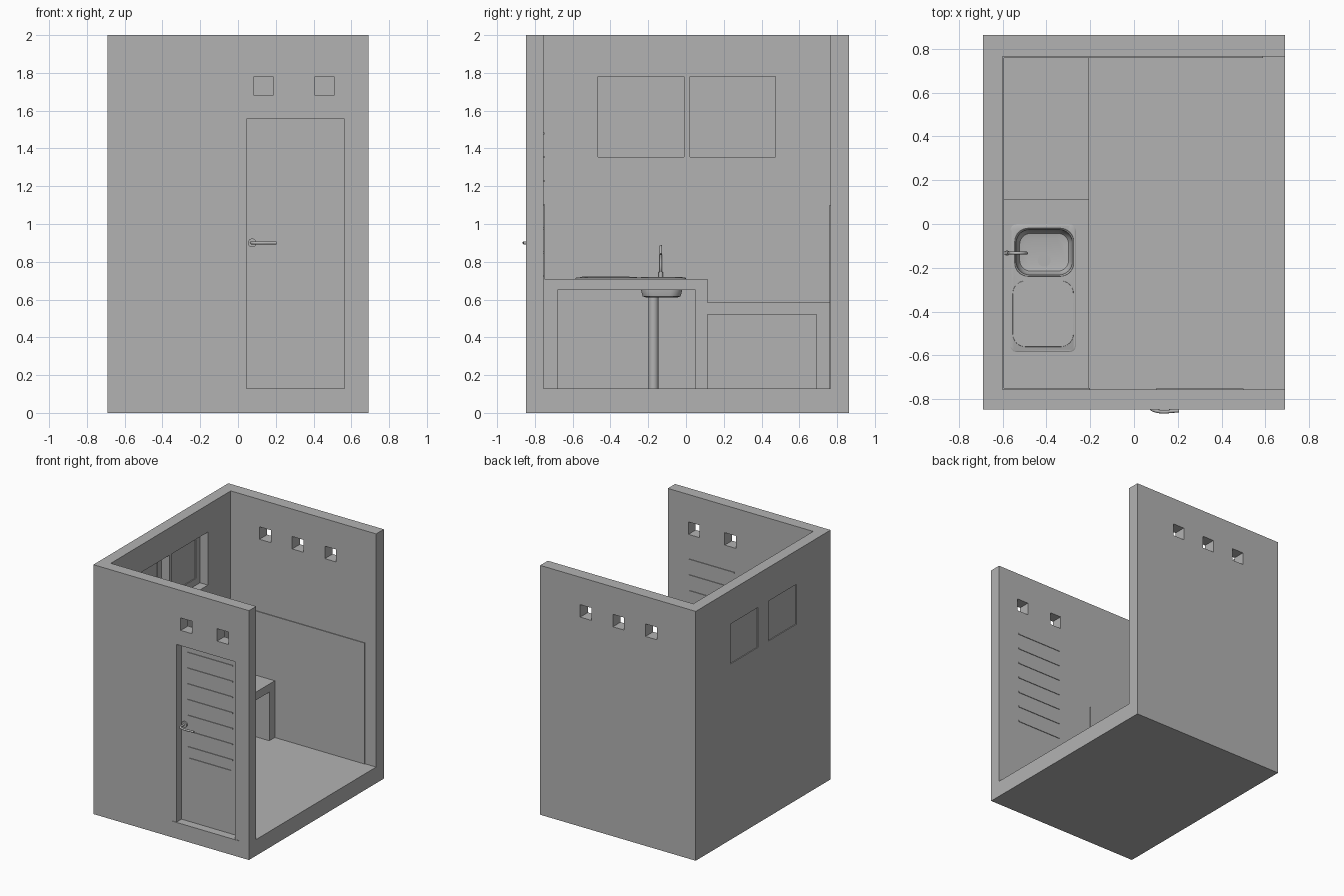
import bpy, bmesh, math
from mathutils import Matrix, Vector

cube = bpy.data.objects.get("Cube")
if cube:
    bpy.data.objects.remove(cube, do_unlink=True)

grey = bpy.data.materials.new("plain_grey")
grey.use_nodes = True
grey.diffuse_color = (0.45, 0.45, 0.45, 1)
grey.node_tree.nodes["Principled BSDF"].inputs["Base Color"].default_value = grey.diffuse_color


def finish(name, bm, smooth=False):
    bmesh.ops.recalc_face_normals(bm, faces=bm.faces)
    mesh = bpy.data.meshes.new(name)
    bm.to_mesh(mesh)
    bm.free()
    mesh.materials.append(grey)
    ob = bpy.data.objects.new(name, mesh)
    bpy.context.collection.objects.link(ob)
    if smooth:
        select(ob)
        bpy.ops.object.shade_smooth_by_angle()
    return ob


def select(ob):
    bpy.ops.object.select_all(action='DESELECT')
    ob.select_set(True)
    bpy.context.view_layer.objects.active = ob


def boxes(name, *spans):
    """Each span is (x0, x1, y0, y1, z0, z1)."""
    bm = bmesh.new()
    for x0, x1, y0, y1, z0, z1 in spans:
        m = Matrix.Translation(((x0 + x1) / 2, (y0 + y1) / 2, (z0 + z1) / 2))
        m = m @ Matrix.Diagonal((x1 - x0, y1 - y0, z1 - z0, 1))
        bmesh.ops.create_cube(bm, size=1, matrix=m)
    return finish(name, bm)


def cylinder(name, centre, radius, depth, axis='Z'):
    bm = bmesh.new()
    turn = Matrix.Rotation(math.pi / 2, 4, 'X') if axis == 'Y' else Matrix()
    bmesh.ops.create_cone(bm, cap_ends=True, segments=24, radius1=radius, radius2=radius,
                          depth=depth, matrix=Matrix.Translation(centre) @ turn)
    return finish(name, bm, True)


def rounded_loft(name, cx, cy, rings, steps=8):
    """Skin rounded rectangles given as (half width, half length, corner, z)."""
    bm = bmesh.new()
    loops = []
    for hx, hy, r, z in rings:
        loop = []
        for q, (sx, sy) in enumerate(((1, 1), (-1, 1), (-1, -1), (1, -1))):
            for i in range(steps + 1):
                a = (q + i / steps) * math.pi / 2
                loop.append(bm.verts.new((cx + sx * (hx - r) + r * math.cos(a),
                                          cy + sy * (hy - r) + r * math.sin(a), z)))
        loops.append(loop)
    for a, b in zip(loops, loops[1:]):
        n = len(a)
        for i in range(n):
            bm.faces.new((a[i], a[(i + 1) % n], b[(i + 1) % n], b[i]))
    bm.faces.new(loops[0])
    bm.faces.new(loops[-1])
    return finish(name, bm, True)


def cut(ob, cutter, keep=False):
    cutter.hide_render = True
    mod = ob.modifiers.new("cut", 'BOOLEAN')
    mod.operation, mod.solver, mod.object = 'DIFFERENCE', 'EXACT', cutter
    select(ob)
    bpy.ops.object.modifier_apply(modifier=mod.name)
    if not keep:
        bpy.data.objects.remove(cutter, do_unlink=True)


def tube(name, points, radius):
    curve = bpy.data.curves.new(name, 'CURVE')
    curve.dimensions = '3D'
    curve.bevel_depth, curve.bevel_resolution, curve.use_fill_caps = radius, 3, True
    spline = curve.splines.new('BEZIER')
    spline.bezier_points.add(len(points) - 1)
    for p, co in zip(spline.bezier_points, points):
        p.co = co
        p.handle_left_type = p.handle_right_type = 'AUTO'
    curve.materials.append(grey)
    ob = bpy.data.objects.new(name, curve)
    bpy.context.collection.objects.link(ob)
    select(ob)
    bpy.ops.object.convert(target='MESH')


# Room: floor and three walls, open on its left side and on top
FRONT, BACK, INF, INB, INX, FLOOR = -0.847, 0.862, -0.755, 0.765, -0.6, 0.13
room = boxes("room_shell", (-0.69, 0.69, FRONT, BACK, 0, 2))
cut(room, boxes("space", (INX, 1, INF, INB, FLOOR, 3)))

# Square vents through the front and back walls
cut(room, boxes("vents", *[(x, x + 0.1, -1, -0.7, 1.68, 1.78) for x in (0.085, 0.407)],
                *[(x, x + 0.1, 0.7, 1, 1.68, 1.78) for x in (-0.345, -0.055, 0.235)]))

# Stepped window openings with thin panes
windows = ((-0.465, -0.01), (0.02, 0.475))
cut(room, boxes("window_recess", *[(-0.67, -0.5, a, b, 1.355, 1.78) for a, b in windows]))
cut(room, boxes("window_hole", *[(-0.8, -0.5, a + 0.053, b - 0.051, 1.41, 1.73)
                                 for a, b in windows]))
boxes("window_panes", *[(-0.683, -0.677, a + 0.053, b - 0.051, 1.41, 1.73)
                        for a, b in windows])

# Door recess, frame and leaf
cut(room, boxes("door_recess", (0.01, 0.6, -1, -0.78, FLOOR, 1.585)))
boxes("door_frame", (0.01, 0.045, -0.843, -0.78, FLOOR, 1.585),
      (0.565, 0.6, -0.843, -0.78, FLOOR, 1.585),
      (0.045, 0.565, -0.843, -0.78, 1.555, 1.585))
slats = [1.48 - 0.126 * i for i in range(7)]
boxes("door_slats", *[(0.1, 0.5, y, y + 0.006, z - 0.005, z + 0.005)
                      for z in slats for y in (-0.785, -0.756)])
boxes("door_lower_panel", (0.11, 0.49, -0.785, -0.779, 0.27, 0.64))

# Door handle
cylinder("handle_rose", (0.075, -0.786, 0.9), 0.023, 0.012, 'Y')
tube("handle_lever", [(0.075, -0.785, 0.9), (0.077, -0.84, 0.9), (0.1, -0.853, 0.9),
                      (0.205, -0.853, 0.9)], 0.008)

# Thin wall tiling
T = 0.006
boxes("wall_tiles", (INX, 0.59, INB - T, INB, FLOOR, 1.1),
      (INX, INX + T, INF, INB, FLOOR, 1.1),
      (INX, -0.2, INF, INF + T, 0.71, 1.1))

# High worktop with its supports, and the lower bench next to it
top = boxes("sink_worktop", (INX, -0.205, INF, 0.115, 0.65, 0.71))
boxes("worktop_supports", (INX, -0.205, INF, -0.68, FLOOR, 0.65),
      (INX, -0.205, 0.05, 0.115, FLOOR, 0.65))
boxes("low_bench", (INX, -0.205, 0.115, INB, 0.52, 0.585),
      (INX, -0.205, 0.69, INB, FLOOR, 0.52))

# Sink plate with its bowl opening
BX, BY = -0.41, -0.129
plate = rounded_loft("sink_plate", -0.415, -0.293,
                     [(0.15, 0.292, 0.03, 0.709), (0.15, 0.292, 0.03, 0.714),
                      (0.145, 0.287, 0.027, 0.717)])
hole = rounded_loft("bowl_cutter", BX, BY,
                    [(0.134, 0.109, 0.06, 0.5), (0.134, 0.109, 0.06, 0.9)])
cut(plate, hole, True)
cut(top, hole)

# Sink bowl: outside up to the rim, then down the inside
rounded_loft("sink_bowl", BX, BY,
             [(0.105, 0.08, 0.05, 0.61), (0.128, 0.1, 0.06, 0.617), (0.134, 0.108, 0.06, 0.645),
              (0.136, 0.111, 0.062, 0.714), (0.134, 0.109, 0.06, 0.719), (0.128, 0.103, 0.058, 0.712),
              (0.122, 0.097, 0.056, 0.64), (0.112, 0.086, 0.05, 0.623), (0.09, 0.065, 0.04, 0.618)])
cylinder("sink_drain", (BX, -0.165, 0.619), 0.03, 0.004)
cylinder("waste_pipe", (BX, -0.172, 0.37), 0.026, 0.49)

# Draining board and its ribs
rounded_loft("draining_board", -0.415, -0.41,
             [(0.14, 0.152, 0.06, 0.714), (0.138, 0.15, 0.058, 0.719)])
boxes("draining_ribs", *[(x, x + 0.008, -0.55, -0.3, 0.717, 0.722)
                         for x in [-0.45 + 0.024 * i for i in range(7)]])

# Tap rising from the wall
tube("tap_spout", [(-0.597, -0.133, 0.735), (-0.575, -0.133, 0.75), (-0.57, -0.133, 0.83),
                   (-0.545, -0.133, 0.88), (-0.51, -0.133, 0.875), (-0.49, -0.133, 0.84)], 0.007)
cylinder("tap_base", (-0.58, -0.133, 0.73), 0.012, 0.03)
